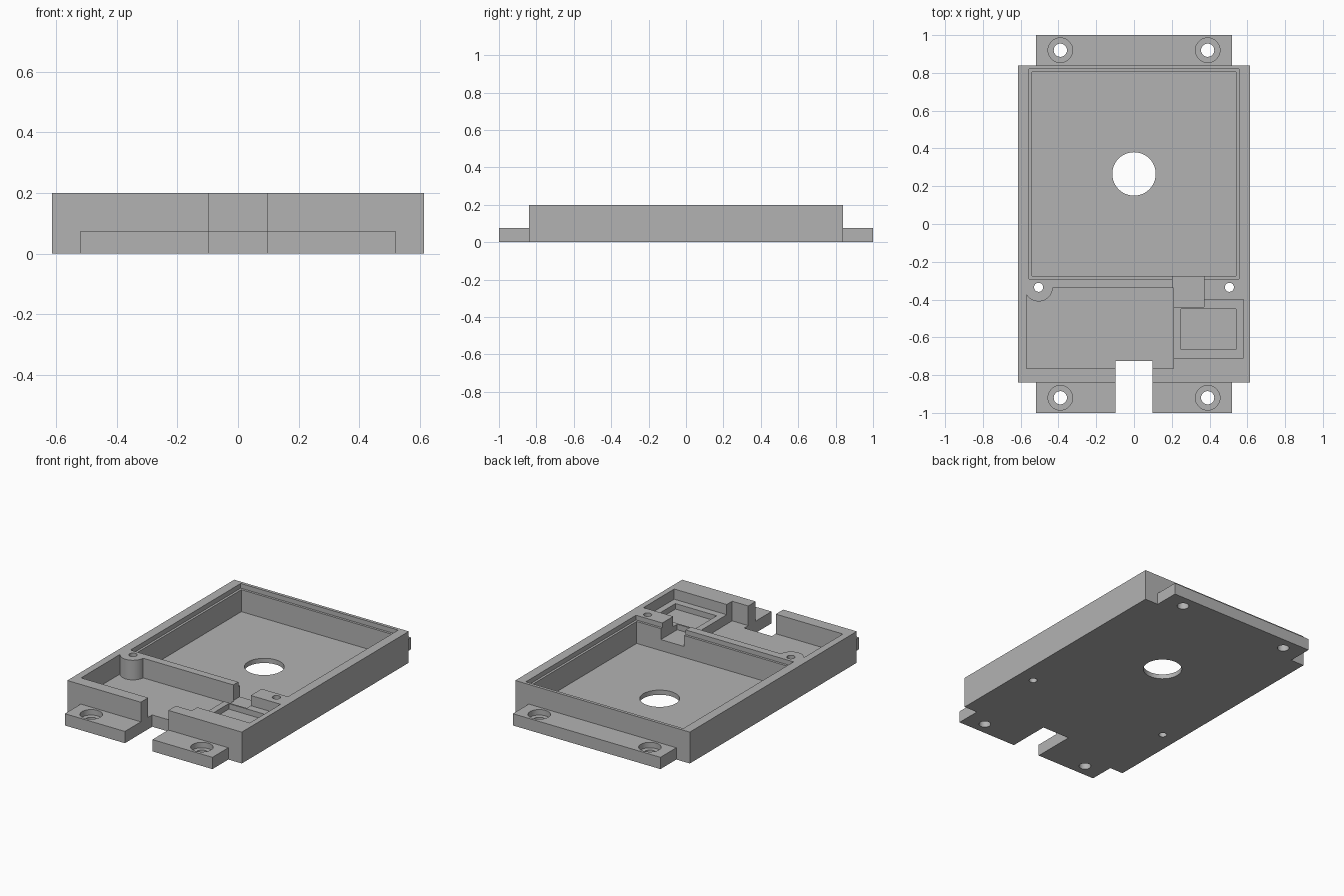
import bpy
import math

cube = bpy.data.objects.get("Cube")
if cube:
    bpy.data.objects.remove(cube, do_unlink=True)

TOP = 0.3       # cutters reach above the rim
BELOW = -0.1    # through cutters reach below the base


def box(name, x0, x1, y0, y1, z0, z1):
    bpy.ops.mesh.primitive_cube_add(
        size=1, location=((x0 + x1) / 2, (y0 + y1) / 2, (z0 + z1) / 2))
    ob = bpy.context.object
    ob.name = name
    ob.scale = (x1 - x0, y1 - y0, z1 - z0)
    bpy.ops.object.transform_apply(location=True, rotation=False, scale=True)
    return ob


def cylinder(name, x, y, radius, z0, z1=TOP):
    bpy.ops.mesh.primitive_cylinder_add(
        vertices=48, radius=radius, depth=z1 - z0, location=(x, y, (z0 + z1) / 2))
    ob = bpy.context.object
    ob.name = name
    bpy.ops.object.transform_apply(location=True, rotation=False, scale=True)
    return ob


def combine(target, tool, operation="DIFFERENCE"):
    """Apply a boolean and discard the tool."""
    tool.hide_render = True
    mod = target.modifiers.new(tool.name, "BOOLEAN")
    mod.operation = operation
    mod.solver = "EXACT"
    mod.object = tool
    bpy.context.view_layer.objects.active = target
    bpy.ops.object.modifier_apply(modifier=mod.name)
    bpy.data.objects.remove(tool, do_unlink=True)


# Tray block with a thinner mounting plate sticking out at both ends
tray = box("enclosure_tray", -0.615, 0.615, -0.84, 0.84, 0, 0.2)
combine(tray, box("mounting_plate", -0.52, 0.52, -1, 1, 0, 0.075), "UNION")

# Main compartment and the shallow lid ledge around it
combine(tray, box("lid_ledge", -0.555, 0.555, -0.29, 0.82, 0.17, TOP))
combine(tray, box("main_pocket", -0.54, 0.54, -0.275, 0.805, 0.03, TOP))

# Front compartment, leaving a round screw post in its corner
front_pocket = box("front_pocket", -0.57, 0.21, -0.765, -0.34, 0.075, TOP)
combine(front_pocket, cylinder("screw_post", -0.505, -0.335, 0.075, BELOW, 0.4))
combine(tray, front_pocket)

# Side compartment with its deeper well, and the channel to the main pocket
combine(tray, box("side_pocket", 0.15, 0.58, -0.71, -0.40, 0.135, TOP))
combine(tray, box("side_well", 0.25, 0.54, -0.665, -0.45, 0.1, TOP))
combine(tray, box("wire_channel", 0.205, 0.37, -0.44, -0.2, 0.1, TOP))

# Cable slot through the front wall and plate
combine(tray, box("cable_slot", -0.097, 0.097, -1.1, -0.725, BELOW, TOP))

# Centre hole, cover screw holes and counterbored mounting holes
combine(tray, cylinder("centre_hole", 0, 0.265, 0.115, BELOW))
for sx in (-1, 1):
    combine(tray, cylinder("cover_screw_hole", sx * 0.505, -0.335, 0.024, BELOW))
    for sy in (-1, 1):
        x, y = sx * 0.39, sy * 0.92
        combine(tray, cylinder("counterbore", x, y, 0.065, 0.04))
        combine(tray, cylinder("mounting_hole", x, y, 0.035, BELOW))

# Plain grey finish
grey = bpy.data.materials.new("plain_grey")
grey.use_nodes = True
colour = (0.45, 0.45, 0.45, 1)
grey.diffuse_color = colour
grey.node_tree.nodes["Principled BSDF"].inputs["Base Color"].default_value = colour
tray.data.materials.clear()
tray.data.materials.append(grey)

bpy.ops.object.select_all(action="DESELECT")
tray.select_set(True)
bpy.context.view_layer.objects.active = tray
bpy.ops.object.shade_smooth_by_angle(angle=math.radians(30))
